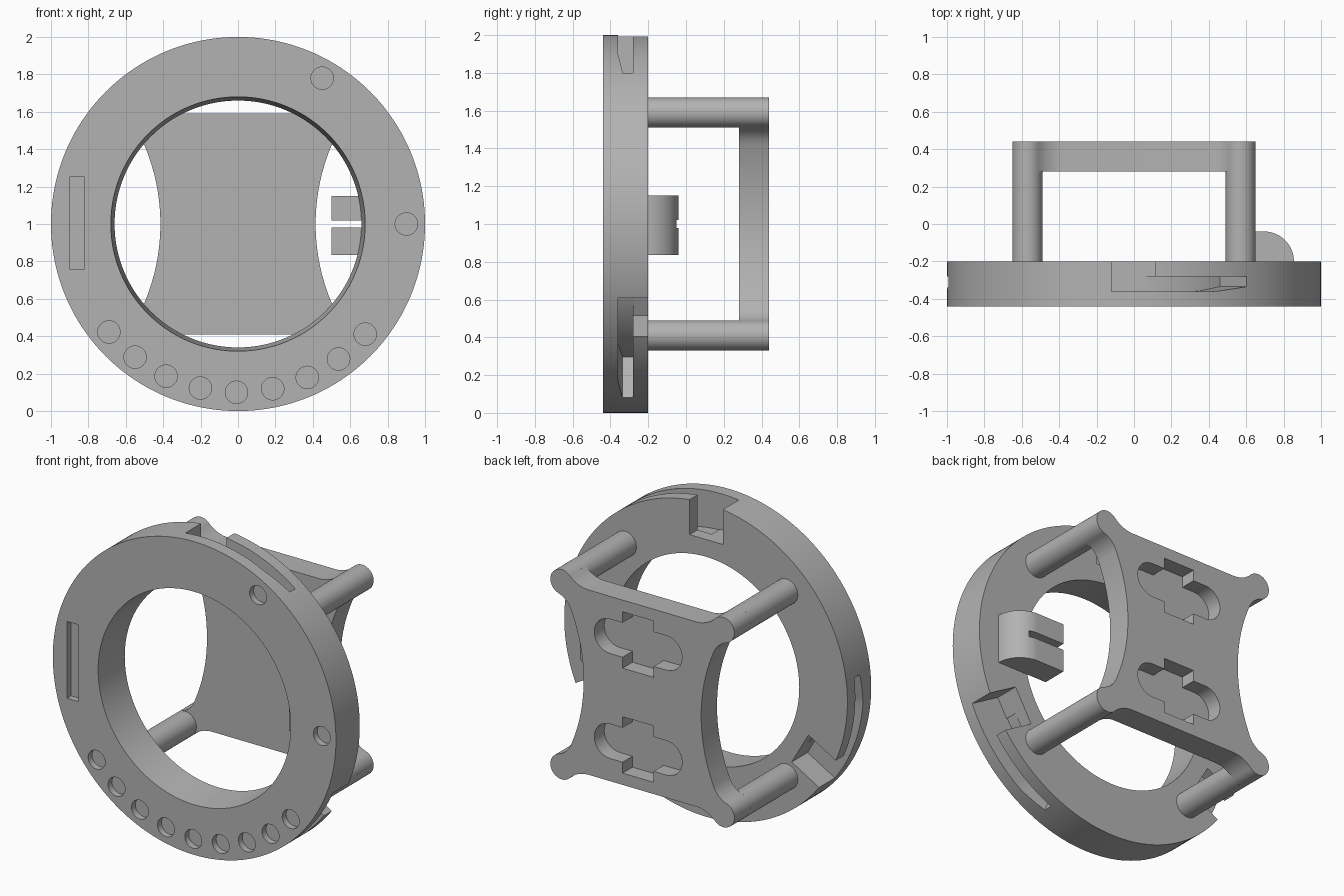
import bpy, bmesh
from math import sin, cos, radians, pi

if "Cube" in bpy.data.objects:
    bpy.data.objects.remove(bpy.data.objects["Cube"])

grey = bpy.data.materials.new("light_grey")
grey.diffuse_color = (0.45, 0.45, 0.45, 1)
grey.use_nodes = True
grey.node_tree.nodes["Principled BSDF"].inputs["Base Color"].default_value = grey.diffuse_color
ZC = 1.0  # height of the ring axis


def make(name, bm):
    bmesh.ops.recalc_face_normals(bm, faces=bm.faces)
    me = bpy.data.meshes.new(name)
    bm.to_mesh(me)
    bm.free()
    ob = bpy.data.objects.new(name, me)
    bpy.context.collection.objects.link(ob)
    me.materials.append(grey)
    return ob


def loft(name, loops, closed=False):
    """Skin a row of matching loops; cap the ends unless closed."""
    bm = bmesh.new()
    rows = [[bm.verts.new(p) for p in loop] for loop in loops]
    n = len(rows[0])
    for i in range(len(rows) if closed else len(rows) - 1):
        a, b = rows[i], rows[(i + 1) % len(rows)]
        for j in range(n):
            k = (j + 1) % n
            bm.faces.new((a[j], a[k], b[k], b[j]))
    if not closed:
        bm.faces.new(rows[0])
        bm.faces.new(rows[-1])
    return make(name, bm)


def prism(name, pts, y0, y1):
    """Extrude an outline (x, z relative to the axis) along y."""
    return loft(name, [[(x, y, ZC + z) for x, z in pts] for y in (y0, y1)])


def arc(cx, cz, r, a0, a1, n):
    return [(cx + r * cos(radians(a0 + (a1 - a0) * i / n)),
             cz + r * sin(radians(a0 + (a1 - a0) * i / n))) for i in range(n + 1)]


def box(x0, x1, z0, z1):
    return [(x0, z0), (x1, z0), (x1, z1), (x0, z1)]


def turn(pts, deg):
    """Rotate an outline clockwise about the axis."""
    c, s = cos(radians(deg)), sin(radians(deg))
    return [(x * c + z * s, z * c - x * s) for x, z in pts]


def cut(target, cutter):
    mod = target.modifiers.new("cut", 'BOOLEAN')
    mod.operation, mod.solver, mod.object = 'DIFFERENCE', 'EXACT', cutter
    bpy.context.view_layer.objects.active = target
    bpy.ops.object.modifier_apply(modifier=mod.name)
    bpy.data.objects.remove(cutter)


# Ring with a slightly tapered bore
section = [(1, -0.44), (1, -0.2), (0.66, -0.2), (0.68, -0.44)]
SEG = 160
ring = loft("ring", [[(r * sin(2 * pi * i / SEG), y, ZC + r * cos(2 * pi * i / SEG))
                      for r, y in section] for i in range(SEG)], closed=True)

# Three bayonet notches, each with a narrowing side channel
for a in (0, 120, 240):
    cut(ring, prism("notch_cutter", turn(box(-0.12, 0.115, 0.77, 1.1), a), -0.36, -0.1))
    loops = []
    for i in range(25):
        t = 1 + 35.9 * i / 24
        front = -0.36 + 0.025 * max(0, (t - 26) / 10.9)
        s, c = sin(radians(t + a)), cos(radians(t + a))
        loops.append([(r * s, y, ZC + r * c) for r, y in
                      ((0.765, front), (1.05, front), (1.05, -0.28), (0.765, -0.28))])
    cut(ring, loft("channel_cutter", loops))

# Shallow round sockets and a slot in the front face
for a in [60, 0] + [-40.9 - 12.4 * i for i in range(9)]:
    x, z = 0.9 * cos(radians(a)), 0.9 * sin(radians(a))
    cut(ring, prism("socket_cutter", arc(x, z, 0.06, 0, 348.75, 31), -0.5, -0.4))
cut(ring, prism("slot_cutter", box(-0.9, -0.82, -0.24, 0.25), -0.5, -0.4))

# Back plate: one filleted corner outline, mirrored to four
quarter = (arc(0.38, 0.776, 0.186, -90, -44.4, 8)
           + arc(0.57, 0.59, 0.08, 135.6, -71.7, 24)
           + arc(0.642, 0.372, 0.15, 108.3, 156.4, 8)[1:]
           + arc(1.495, 0, 1.08, 157.5, 180, 12)[:-1])
right = quarter + [(1.495 - 1.08, 0)] + [(x, -z) for x, z in reversed(quarter)]
plate = prism("back_plate", right + [(-x, z) for x, z in reversed(right)], 0.28, 0.44)

# Two blind pockets: a long rounded slot crossed by a block
for z in (0.335, -0.335):
    x = 0.03
    stadium = arc(x + 0.2, z, 0.11, -90, 90, 16) + arc(x - 0.2, z, 0.11, 90, 270, 16)
    cut(plate, prism("pocket_cutter", stadium, 0.34, 0.6))
    cut(plate, prism("pocket_block_cutter", box(x - 0.11, x + 0.11, z - 0.18, z + 0.18), 0.34, 0.6))

# Four posts joining ring and plate
posts = [prism("post", arc(sx * 0.57, sz * 0.59, 0.08, 0, 352.5, 47), -0.2, 0.28)
         for sx in (-1, 1) for sz in (-1, 1)]

# Rounded clip with a slit, behind the ring
profile = [(0.5, -0.2), (0.855, -0.2)] + arc(0.695, -0.2, 0.16, 0, 90, 16)[1:] + [(0.5, -0.04)]
clip = loft("clip", [[(x, y, z) for x, y in profile] for z in (0.835, 1.15)])
cut(clip, prism("slit_cutter", box(0.4, 0.75, -0.02, 0.02), -0.3, 0.1))

# Smooth curved walls, keep edges crisp
bpy.ops.object.select_all(action='DESELECT')
for ob in [ring, plate, clip] + posts:
    ob.select_set(True)
bpy.context.view_layer.objects.active = ring
bpy.ops.object.shade_smooth_by_angle(angle=radians(30))
